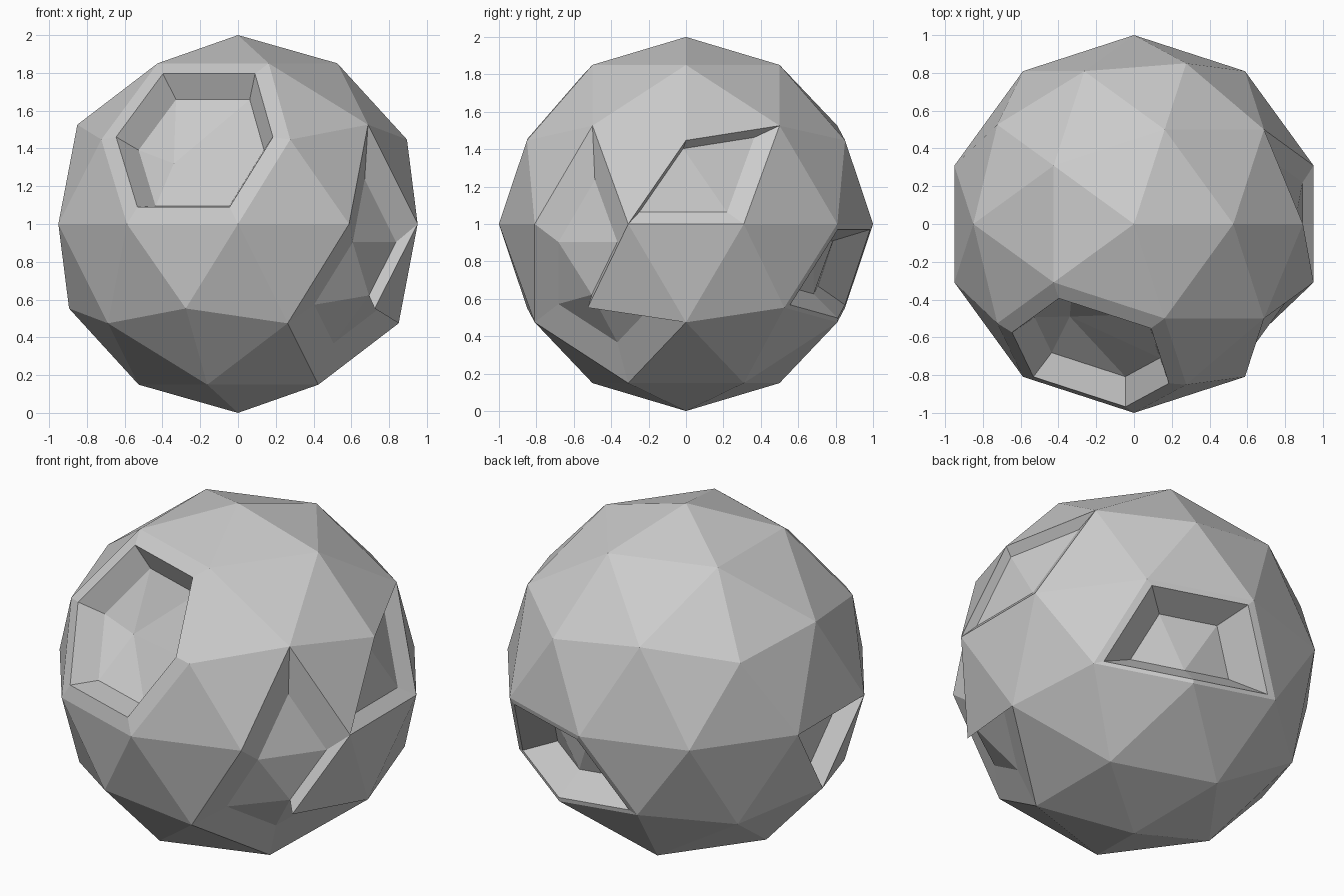
import bpy, bmesh
from mathutils import Vector as V

if "Cube" in bpy.data.objects:
    bpy.data.objects.remove(bpy.data.objects["Cube"])

bm = bmesh.new()
bmesh.ops.create_icosphere(bm, subdivisions=2, radius=1)


def faces_at(triples):
    """Faces of the ball lying under the sum of each corner triple."""
    out = []
    for t in triples:
        d = sum((V(p) for p in t), V()).normalized()
        out.append(max(bm.faces, key=lambda f: f.calc_center_median().normalized().dot(d)))
    return out


def step(faces, scale, shift=(0, 0, 0), centre=None):
    """Extrude a face region, shrink it about a centre and move it."""
    verts = {v for f in faces for v in f.verts}
    c = V(centre) if centre else sum((v.co for v in verts), V()) / len(verts)
    geom = bmesh.ops.extrude_face_region(bm, geom=faces)["geom"]
    old = [f for f in faces if f.is_valid]
    if old:
        bmesh.ops.delete(bm, geom=old, context='FACES')
    new = [g for g in geom if isinstance(g, bmesh.types.BMFace) and g.is_valid]
    for v in {v for f in new for v in f.verts}:
        v.co = c + (v.co - c) * scale + V(shift)
    return new


# pick all regions on the untouched ball first
hub = (-.263, -.809, .526)
ring = [(-.425, -.309, .851), (.163, -.5, .851), (.276, -.851, .447),
        (0, -1, 0), (-.588, -.809, 0), (-.724, -.526, .447)]
front = faces_at([(hub, ring[i], ring[i - 1]) for i in range(6)])

apex, a, b = (.688, -.5, .526), (.588, -.809, 0), (.951, -.309, 0)
k, c, d, e = (.724, -.526, -.447), (.851, 0, -.526), (.425, -.309, -.851), (.263, -.809, -.526)
low = faces_at([(apex, a, b), (k, a, b), (k, e, a), (k, d, e), (k, c, d)])

q, r, w = (.894, 0, .447), (.688, .5, .526), (.951, .309, 0)
right = faces_at([(b, q, w), (q, w, r)])

A, B, C, D, M = (.724, .526, -.447), (.588, .809, 0), (0, 1, 0), (-.276, .851, -.447), (.263, .809, -.526)
back = faces_at([(A, B, M), (B, C, M), (C, D, M)])

left = faces_at([((-.951, .309, 0), (-.951, -.309, 0), (-.894, 0, -.447))])

# front crater: flush rim, then sunken floor with a deeper middle
f = step(front, .83, centre=hub)
f = step(f, .8, (.035, .104, -.07), (-.225, -.69, .463))
mid = min({v for g in f for v in g.verts}, key=lambda v: -sum(g in f for g in v.link_faces))
mid.co = (-.34, -.49, .32)

# long front-right pit, right-hand pit and left-hand pit
step(low, .63)
step(right, .76, (-.04, -.045, .005))
step(left, .75, (.104, 0, .017))

# back crater: flush rim, then sunken floor
f = step(back, .9, centre=(.27, .84, -.295))
step(f, .6, (-.042, -.126, .042))

bmesh.ops.recalc_face_normals(bm, faces=bm.faces)
bmesh.ops.translate(bm, verts=bm.verts, vec=(0, 0, 1))
mesh = bpy.data.meshes.new("cratered_rock")
bm.to_mesh(mesh)
bm.free()
bpy.context.collection.objects.link(bpy.data.objects.new("cratered_rock", mesh))
